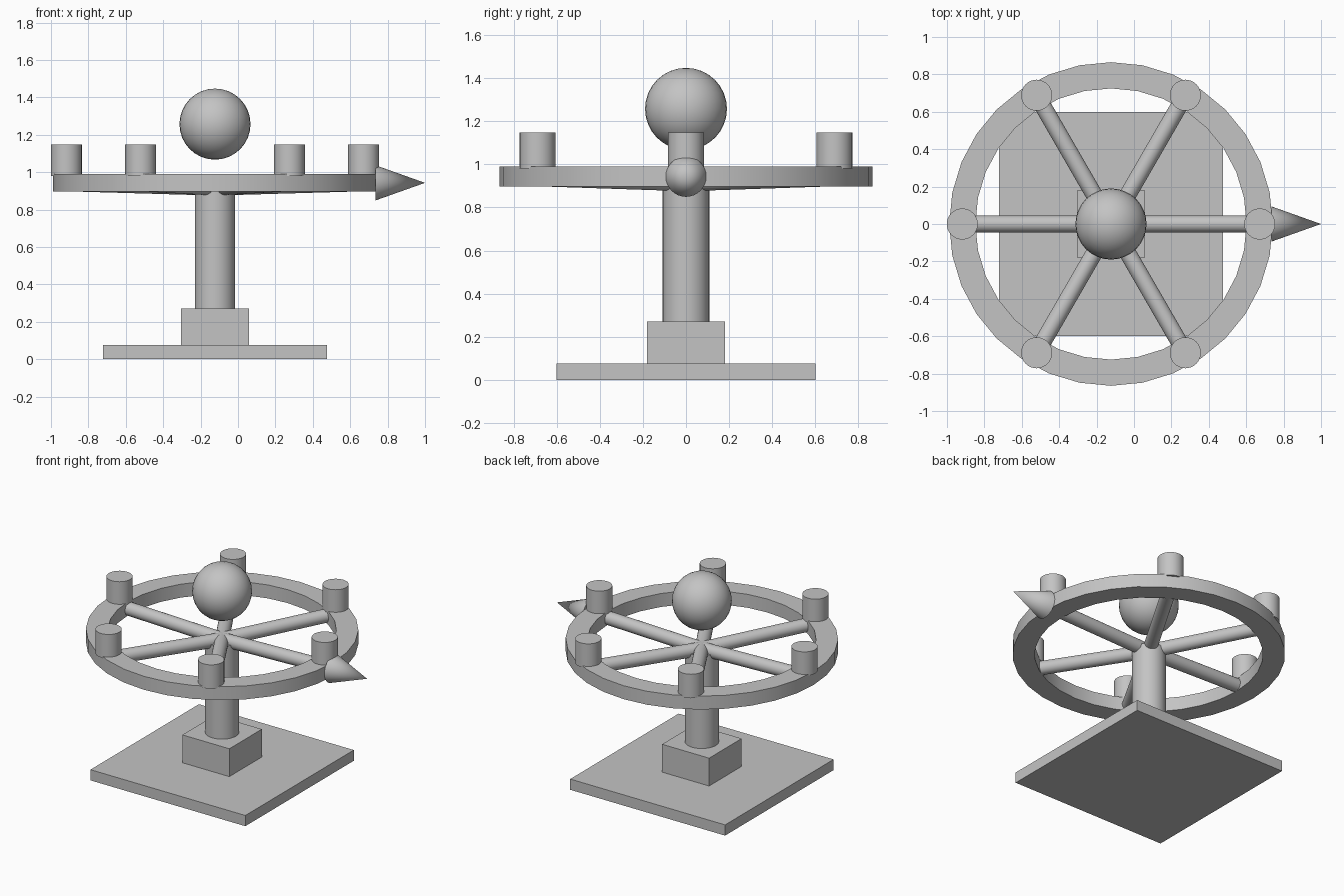
import bpy
import bmesh
from math import radians, cos, sin, pi
from mathutils import Vector

if "Cube" in bpy.data.objects:
    bpy.data.objects.remove(bpy.data.objects["Cube"], do_unlink=True)

grey = bpy.data.materials.new("plain_grey")
grey.use_nodes = True
COLOUR = (0.55, 0.55, 0.55, 1)
grey.diffuse_color = COLOUR
grey.node_tree.nodes["Principled BSDF"].inputs["Base Color"].default_value = COLOUR

CX = -0.123          # axis of the wheel and column
RING_Z = 0.943       # mid height of the ring
SPOKE_R = 0.795      # radius at which spokes end and pegs stand


def finish(name, smooth=True):
    obj = bpy.context.object
    obj.name = name
    obj.data.materials.append(grey)
    if smooth:
        bpy.ops.object.shade_smooth_by_angle(angle=radians(35))
    return obj


def box(name, size, z0):
    bpy.ops.mesh.primitive_cube_add(size=1, location=(CX, 0, z0 + size[2] / 2))
    bpy.context.object.scale = size
    bpy.ops.object.transform_apply(location=False, rotation=False, scale=True)
    return finish(name, smooth=False)


def rod(name, start, end, r0, r1=None, sides=32):
    """Cylinder or cone running from start to end."""
    start, end = Vector(start), Vector(end)
    axis = end - start
    bpy.ops.mesh.primitive_cone_add(
        vertices=sides, radius1=r0, radius2=r0 if r1 is None else r1,
        depth=axis.length, location=(start + end) / 2,
        rotation=axis.to_track_quat('Z', 'Y').to_euler())
    return finish(name)


def ring(name, inner, outer, z0, z1, sides=32):
    """Flat band: a rectangular section swept round the axis."""
    bm = bmesh.new()
    section = [(inner, z0), (outer, z0), (outer, z1), (inner, z1)]
    loops = []
    for i in range(sides):
        a = 2 * pi * i / sides
        loops.append([bm.verts.new((r * cos(a), r * sin(a), z)) for r, z in section])
    for i in range(sides):
        here, nxt = loops[i], loops[(i + 1) % sides]
        for j in range(4):
            k = (j + 1) % 4
            bm.faces.new((here[j], nxt[j], nxt[k], here[k]))
    bmesh.ops.recalc_face_normals(bm, faces=bm.faces)
    mesh = bpy.data.meshes.new(name)
    bm.to_mesh(mesh)
    bm.free()
    obj = bpy.data.objects.new(name, mesh)
    obj.location.x = CX
    bpy.context.collection.objects.link(obj)
    bpy.ops.object.select_all(action='DESELECT')
    obj.select_set(True)
    bpy.context.view_layer.objects.active = obj
    return finish(name)


# Stand
box("base_plate", (1.2, 1.2, 0.075), 0)
box("pedestal_block", (0.364, 0.36, 0.195), 0.075)
rod("column", (CX, 0, 0.27), (CX, 0, 0.92), 0.108)

# Wheel with spokes and upright pegs
ring("wheel_ring", 0.725, 0.865, 0.896, 0.99)
for n in range(6):
    a = n * pi / 3
    x, y = CX + SPOKE_R * cos(a), SPOKE_R * sin(a)
    rod(f"spoke_{n + 1}", (CX, 0, 0.92), (x, y, RING_Z), 0.045)
    rod(f"peg_{n + 1}", (x, y, 0.98), (x, y, 1.148), 0.083)

# Pointer on the rim
rod("pointer_cone", (0.735, 0, RING_Z), (1.0, 0, RING_Z), 0.094, 0)

# Floating ball
bpy.ops.mesh.primitive_uv_sphere_add(segments=32, ring_count=16, radius=0.19,
                                     location=(CX, 0, 1.257))
finish("ball")
